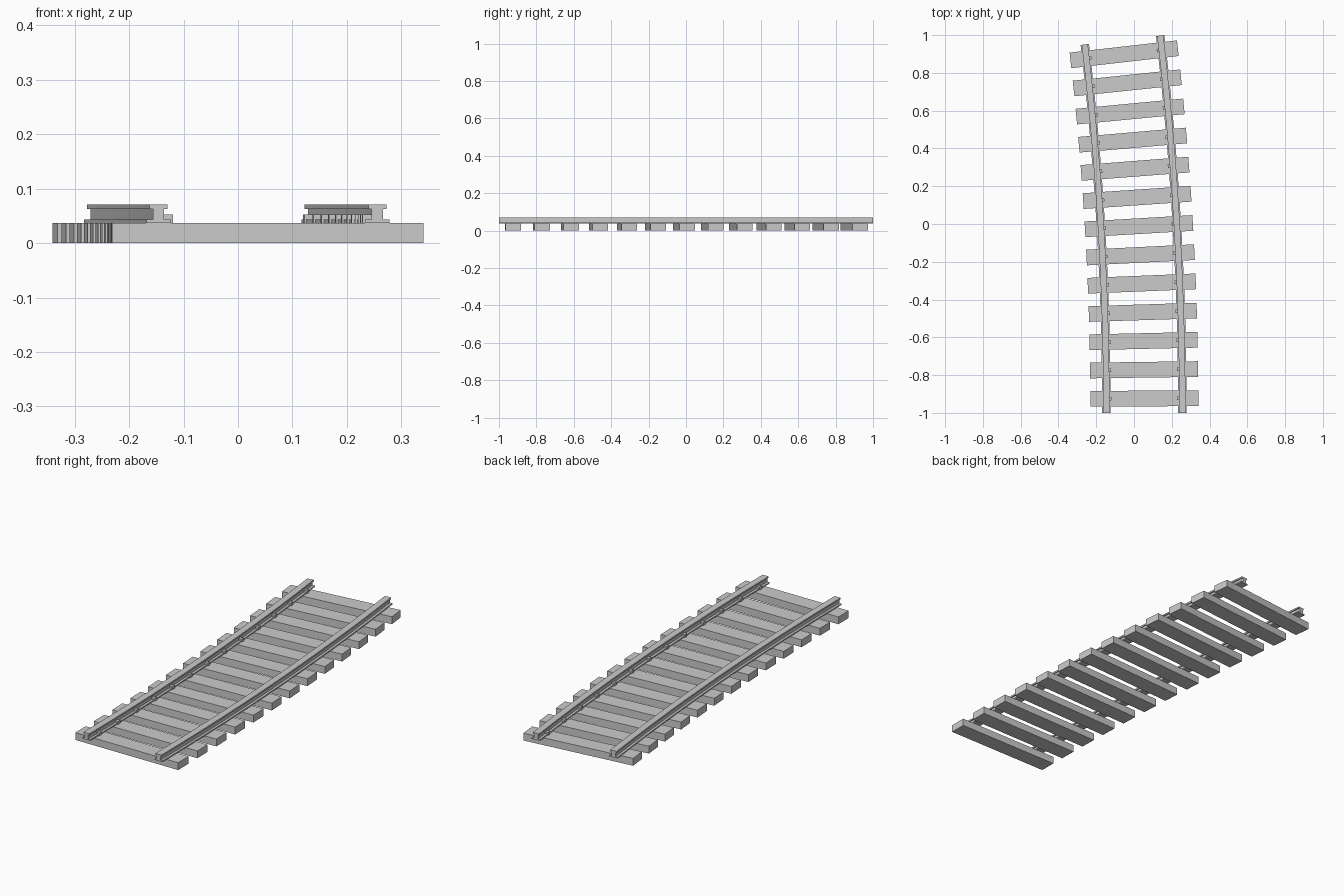
import bpy, bmesh
from math import sin, cos
from mathutils import Matrix

if "Cube" in bpy.data.objects:
    bpy.data.objects.remove(bpy.data.objects["Cube"])

R, LENGTH = 16.87, 1.9785      # curve radius and centre line length
HALF_GAUGE = 0.201
SLEEPERS, SEGMENTS = 13, 12
STEP = LENGTH / SLEEPERS


def frame(s):
    """Matrix at distance s along the curve: local x across, y along."""
    a = s / R
    x = 0.055 - R * (1 - cos(a))
    return Matrix.Translation((x, -1 + R * sin(a), 0)) @ Matrix.Rotation(a, 4, 'Z')


def finish(bm, name):
    bmesh.ops.recalc_face_normals(bm, faces=bm.faces)
    me = bpy.data.meshes.new(name)
    bm.to_mesh(me)
    bm.free()
    ob = bpy.data.objects.new(name, me)
    bpy.context.collection.objects.link(ob)


def box(name, s, x0, x1, depth, z0, z1):
    bm = bmesh.new()
    local = Matrix.Translation(((x0 + x1) / 2, 0, (z0 + z1) / 2)) @ Matrix.Diagonal((x1 - x0, depth, z1 - z0, 1))
    bmesh.ops.create_cube(bm, size=1, matrix=frame(s) @ local)
    finish(bm, name)


# I-shaped rail profile, mirrored from its right half
half = [(0.0225, 0.037), (0.0225, 0.043), (0.0105, 0.043),
        (0.0105, 0.063), (0.0165, 0.063), (0.0165, 0.071)]
profile = half + [(-x, z) for x, z in reversed(half)]


def rail(name, offset):
    bm = bmesh.new()
    rings = []
    for i in range(SEGMENTS + 1):
        m = frame(LENGTH * i / SEGMENTS)
        ring = [bm.verts.new((x + offset, 0, z)) for x, z in profile]
        bmesh.ops.transform(bm, matrix=m, verts=ring)
        rings.append(ring)
    n = len(profile)
    for a, b in zip(rings, rings[1:]):
        for j in range(n):
            k = (j + 1) % n
            bm.faces.new((a[j], a[k], b[k], b[j]))
    bm.faces.new(rings[0])
    bm.faces.new(rings[-1])
    finish(bm, name)


rail("rail_left", -HALF_GAUGE)
rail("rail_right", HALF_GAUGE)

# Sleepers, each with a clip on the inner side of both rails
for i in range(SLEEPERS):
    s = (i + 0.5) * STEP
    box(f"sleeper_{i}", s, -0.286, 0.286, 0.083, 0, 0.037)
    box(f"clip_left_{i}", s, -HALF_GAUGE + 0.010, -HALF_GAUGE + 0.027, 0.018, 0.037, 0.052)
    box(f"clip_right_{i}", s, HALF_GAUGE - 0.027, HALF_GAUGE - 0.010, 0.018, 0.037, 0.052)
